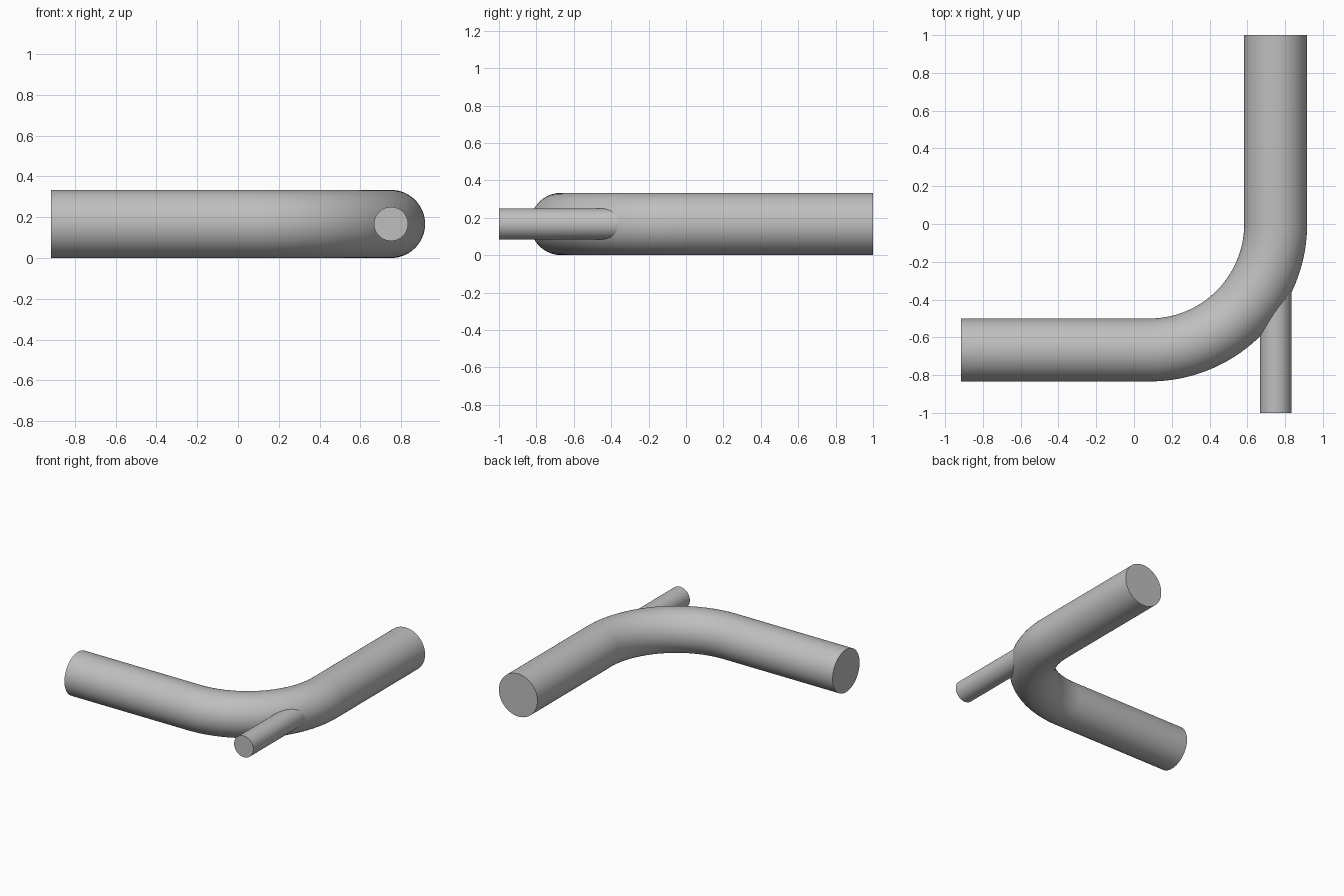
import bpy
import bmesh
from math import sin, cos, pi, radians
from mathutils import Vector

cube = bpy.data.objects.get("Cube")
if cube:
    bpy.data.objects.remove(cube, do_unlink=True)

R = 1 / 6            # main pipe radius, also the height of its axis
BEND = 4 * R         # bend radius of the axis
CX = BEND / 8        # bend centre x (its y is zero)

grey = bpy.data.materials.new("plain grey")
grey.use_nodes = True
color = (0.52, 0.52, 0.52, 1)
grey.diffuse_color = color
grey.node_tree.nodes["Principled BSDF"].inputs["Base Color"].default_value = color


def pipe(name, stations, radius, sides=64):
    """Sweep a capped round section along (point, direction) stations."""
    bm = bmesh.new()
    rings = []
    for point, direction in stations:
        side = Vector((-direction.y, direction.x, 0))
        ring = []
        for i in range(sides):
            a = 2 * pi * i / sides
            offset = side * cos(a) + Vector((0, 0, 1)) * sin(a)
            ring.append(bm.verts.new(point + offset * radius))
        rings.append(ring)
    for r0, r1 in zip(rings, rings[1:]):
        for i in range(sides):
            j = (i + 1) % sides
            bm.faces.new((r0[i], r0[j], r1[j], r1[i]))
    bm.faces.new(rings[0])
    bm.faces.new(rings[-1])
    bmesh.ops.recalc_face_normals(bm, faces=bm.faces)
    mesh = bpy.data.meshes.new(name)
    bm.to_mesh(mesh)
    bm.free()
    mesh.materials.append(grey)
    obj = bpy.data.objects.new(name, mesh)
    bpy.context.collection.objects.link(obj)
    bpy.ops.object.select_all(action='DESELECT')
    obj.select_set(True)
    bpy.context.view_layer.objects.active = obj
    bpy.ops.object.shade_smooth_by_angle(angle=radians(30))
    return obj


X, Y = Vector((1, 0, 0)), Vector((0, 1, 0))

# Main pipe: straight leg, quarter bend, straight leg
stations = [(Vector((-0.917, -BEND, R)), X)]
steps = 48
for k in range(steps + 1):
    a = pi / 2 * k / steps
    point = Vector((CX + BEND * sin(a), -BEND * cos(a), R))
    stations.append((point, Vector((cos(a), sin(a), 0))))
stations.append((Vector((CX + BEND, 1, R)), Y))
pipe("elbow_pipe", stations, R)

# Thin branch entering the outside of the bend, in line with the rear leg
pipe("branch_pipe", [(Vector((CX + BEND, -1, R)), Y),
                     (Vector((CX + BEND, -0.25, R)), Y)], R / 2)
